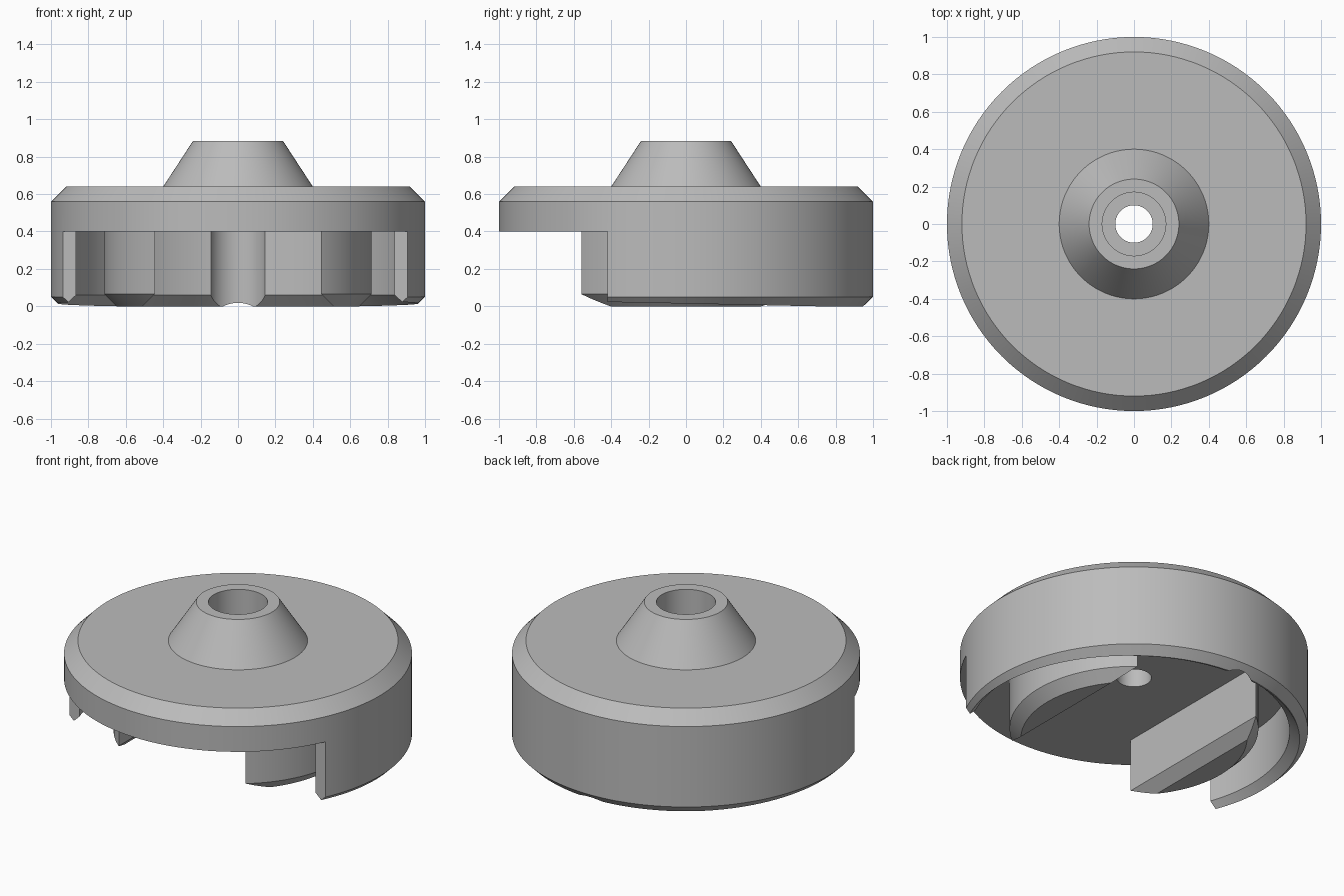
import bpy, bmesh
from math import sin, cos, pi, radians

SEGMENTS = 128

cube = bpy.data.objects.get("Cube")
if cube:
    bpy.data.objects.remove(cube, do_unlink=True)

grey = bpy.data.materials.new("plain grey")
grey.use_nodes = True
colour = (0.5, 0.5, 0.5, 1)
grey.diffuse_color = colour
grey.node_tree.nodes["Principled BSDF"].inputs["Base Color"].default_value = colour


def skin(name, rings, closed=False):
    """Join matching rings of points into a solid, with caps unless closed."""
    bm = bmesh.new()
    loops = [[bm.verts.new(p) for p in ring] for ring in rings]
    n = len(loops[0])
    pairs = list(zip(loops, loops[1:]))
    if closed:
        pairs.append((loops[-1], loops[0]))
    else:
        bm.faces.new(loops[0])
        bm.faces.new(loops[-1])
    for a, b in pairs:
        for i in range(n):
            j = (i + 1) % n
            bm.faces.new((a[i], a[j], b[j], b[i]))
    bmesh.ops.recalc_face_normals(bm, faces=bm.faces)
    mesh = bpy.data.meshes.new(name)
    bm.to_mesh(mesh)
    bm.free()
    mesh.materials.append(grey)
    obj = bpy.data.objects.new(name, mesh)
    bpy.context.collection.objects.link(obj)
    return obj


def lathe(name, profile, cy=0.0, closed=False):
    """Turn (radius, z) points about a vertical axis at (0, cy)."""
    turns = [2 * pi * i / SEGMENTS for i in range(SEGMENTS)]
    return skin(name, [[(r * cos(t), cy + r * sin(t), z) for t in turns]
                       for r, z in profile], closed)


def cut(obj, cutter):
    mod = obj.modifiers.new("cut", 'BOOLEAN')
    mod.operation = 'DIFFERENCE'
    mod.solver = 'EXACT'
    mod.object = cutter
    bpy.context.view_layer.objects.active = obj
    bpy.ops.object.modifier_apply(modifier=mod.name)
    bpy.data.objects.remove(cutter, do_unlink=True)


# Main body: chamfered drum with conical hub and stepped bore
body = lathe("body", [(0.10, 0), (0.95, 0), (1, 0.05), (1, 0.56), (0.92, 0.64),
                      (0.40, 0.64), (0.24, 0.885), (0.17, 0.885),
                      (0.17, 0.56), (0.10, 0.56)], closed=True)

# Hollow underside, slightly off centre so the skirt thins towards the front
cut(body, lathe("hollow", [(1.08, -0.1), (0.92, 0.06), (0.92, 0.40)], cy=-0.04))

# Front opening in the skirt
outline = [(-1.2, -1.2), (1.2, -1.2), (1.2, -0.42), (0.5, -0.42),
           (-0.5, -0.35), (-1.2, -0.35)]
cut(body, skin("opening", [[(x, y, z) for x, y in outline] for z in (-0.1, 0.40)]))

# Upright round groove inside the back of the skirt
cut(body, lathe("groove", [(0.156, -0.1), (0.156, 0.40)], cy=0.812))

# Two pads under the disc, split by a straight channel with flared lower edges
pads = lathe("pads", [(0.65, 0), (0.715, 0.065), (0.715, 0.42)])
channel = [(-0.61, -0.1), (-0.445, 0.065), (-0.445, 0.5),
           (0.445, 0.5), (0.445, 0.065), (0.61, -0.1)]
cut(pads, skin("channel", [[(x, y, z) for x, z in channel] for y in (-1, 1)]))

# Smooth round surfaces, crisp edges
for obj in (body, pads):
    bpy.ops.object.select_all(action='DESELECT')
    obj.select_set(True)
    bpy.context.view_layer.objects.active = obj
    bpy.ops.object.shade_smooth_by_angle(angle=radians(25))
